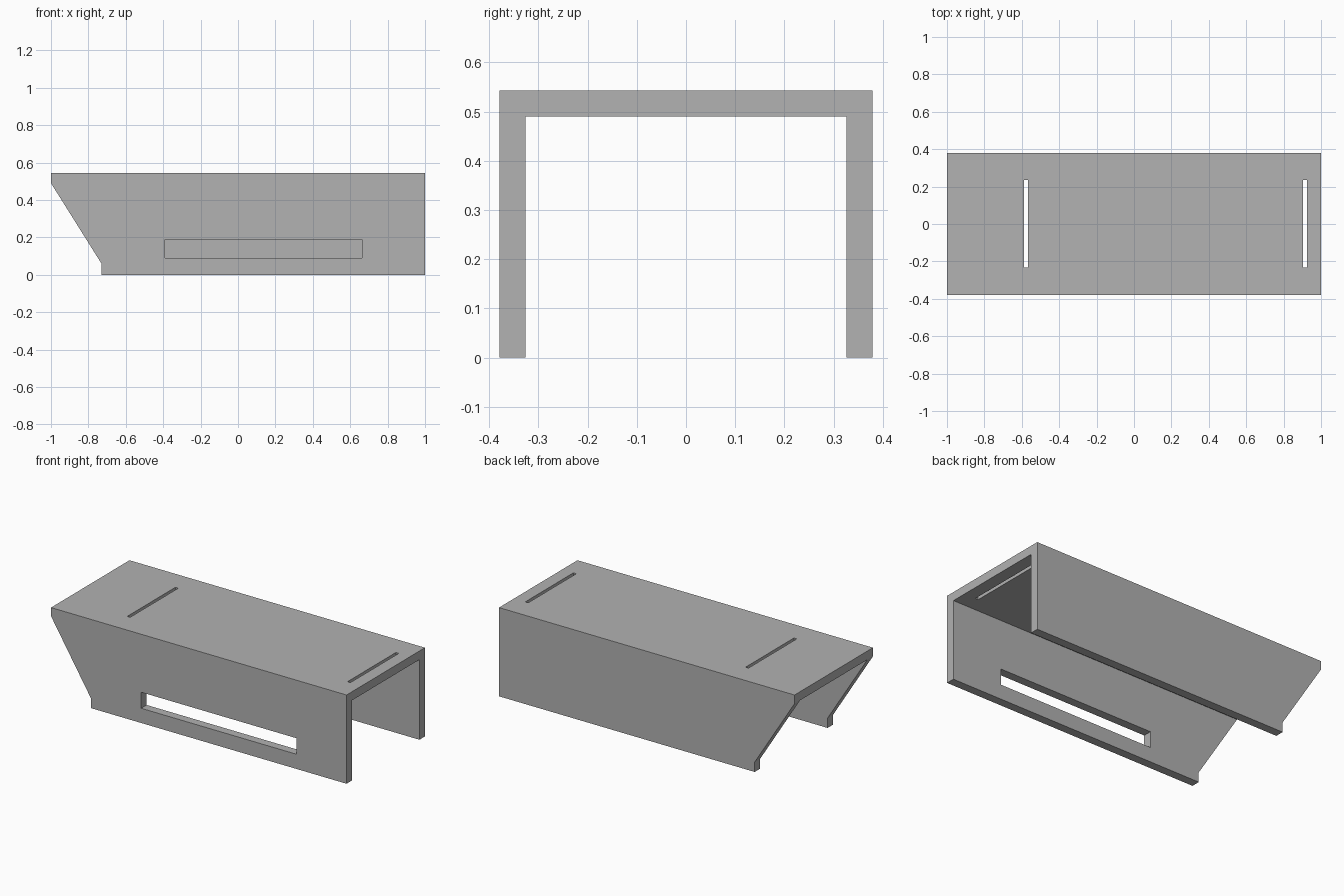
import bpy
import bmesh

if "Cube" in bpy.data.objects:
    bpy.data.objects.remove(bpy.data.objects["Cube"])

HALF_W, HEIGHT, WALL = 0.379, 0.543, 0.053

grey = bpy.data.materials.new("plain grey")
grey.use_nodes = True
colour = (0.445, 0.445, 0.445, 1)
grey.diffuse_color = colour
grey.node_tree.nodes["Principled BSDF"].inputs["Base Color"].default_value = colour


def prism(name, profile, y0, y1):
    """Extrude an x-z profile from y0 to y1."""
    bm = bmesh.new()
    face = bm.faces.new([bm.verts.new((x, y0, z)) for x, z in profile])
    new = bmesh.ops.extrude_face_region(bm, geom=[face])["geom"]
    verts = [v for v in new if isinstance(v, bmesh.types.BMVert)]
    bmesh.ops.translate(bm, verts=verts, vec=(0, y1 - y0, 0))
    bmesh.ops.recalc_face_normals(bm, faces=bm.faces)
    mesh = bpy.data.meshes.new(name)
    bm.to_mesh(mesh)
    bm.free()
    mesh.materials.append(grey)
    obj = bpy.data.objects.new(name, mesh)
    bpy.context.collection.objects.link(obj)
    return obj


def cut(target, name, x0, x1, y0, y1, z0, z1):
    """Subtract a box from the target, then discard the box."""
    cutter = prism(name, [(x0, z0), (x1, z0), (x1, z1), (x0, z1)], y0, y1)
    cutter.hide_render = True
    bpy.context.view_layer.objects.active = target
    mod = target.modifiers.new(name, "BOOLEAN")
    mod.operation, mod.solver, mod.object = "DIFFERENCE", "EXACT", cutter
    bpy.ops.object.modifier_apply(modifier=mod.name)
    bpy.data.objects.remove(cutter)


# Channel cover with a raked end
side_profile = [(-0.73, 0), (1, 0), (1, HEIGHT), (-1, HEIGHT), (-1, 0.49), (-0.73, 0.06)]
cover = prism("channel_cover", side_profile, -HALF_W, HALF_W)

# Hollow underside, open at both ends
inner = HALF_W - WALL
cut(cover, "hollow", -1.2, 1.2, -inner, inner, -0.2, HEIGHT - WALL)

# Long window in the front wall only
cut(cover, "side_window", -0.39, 0.663, -0.5, -0.2, 0.09, 0.188)

# Two narrow slots across the top
for x in (-0.578, 0.914):
    cut(cover, "top_slot", x - 0.01, x + 0.01, -0.232, 0.235, 0.4, 0.7)
